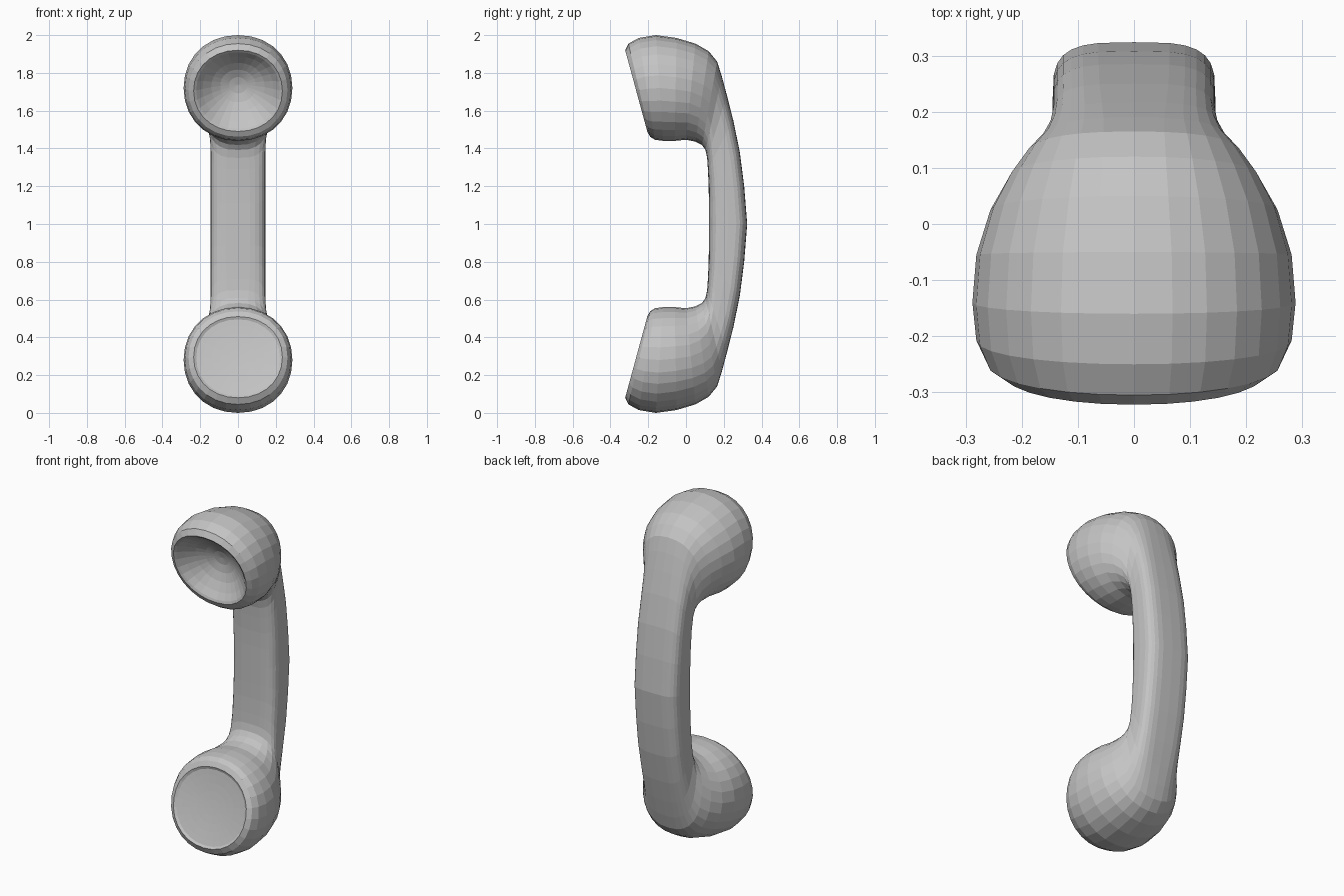
import bpy, bmesh, math
from mathutils import Vector

if "Cube" in bpy.data.objects:
    bpy.data.objects.remove(bpy.data.objects["Cube"])

SIDES = 28
grey = bpy.data.materials.new("light_grey")
grey.diffuse_color = (0.55, 0.55, 0.55, 1)
grey.use_nodes = True
grey.node_tree.nodes["Principled BSDF"].inputs["Base Color"].default_value = grey.diffuse_color

# Upper half, cup rim to handle middle:
# outer y, outer z, inner y, inner z, half width, squareness
HALF = [
    (-0.322, 1.920, -0.205, 1.490, 0.235, 2.1),
    (-0.305, 1.955, -0.190, 1.462, 0.262, 2.1),
    (-0.250, 1.985, -0.165, 1.446, 0.281, 2.1),
    (-0.160, 2.000, -0.120, 1.440, 0.288, 2.1),
    (-0.050, 1.985, -0.060, 1.440, 0.281, 2.1),
    (0.050, 1.955, 0.000, 1.446, 0.256, 2.1),
    (0.120, 1.915, 0.050, 1.436, 0.222, 2.2),
    (0.165, 1.860, 0.085, 1.418, 0.190, 2.4),
    (0.190, 1.780, 0.103, 1.392, 0.165, 2.7),
    (0.217, 1.680, 0.112, 1.350, 0.151, 3.1),
    (0.250, 1.550, 0.116, 1.290, 0.145, 3.5),
    (0.285, 1.380, 0.120, 1.200, 0.145, 3.6),
    (0.308, 1.200, 0.121, 1.110, 0.145, 3.6),
    (0.324, 1.000, 0.121, 1.000, 0.145, 3.6),
]


def section(oy, oz, iy, iz, w, n):
    """Superellipse loop spanning the inner and outer profile points."""
    outer, inner = Vector((0, oy, oz)), Vector((0, iy, iz))
    mid, half = (outer + inner) / 2, (outer - inner) / 2
    loop = []
    for i in range(SIDES):
        a = 2 * math.pi * i / SIDES
        c, s = math.cos(a), math.sin(a)
        u = math.copysign(abs(c) ** (2 / n), c)
        v = math.copysign(abs(s) ** (2 / n), s)
        loop.append(mid + half * v + Vector((w * u, 0, 0)))
    return loop


def bridge(bm, a, b):
    for i in range(SIDES):
        j = (i + 1) % SIDES
        bm.faces.new((a[i], a[j], b[j], b[i]))


def dish(bm, rim, depth, lip):
    """Close a cup end with a dished face inside a narrow lip."""
    mid = sum((v.co for v in rim), Vector()) / SIDES
    across = rim[SIDES // 4].co - mid
    normal = across.cross(Vector((1, 0, 0))).normalized()
    if normal.y < 0:
        normal = -normal
    last = rim
    for r in (lip, 0.8, 0.6, 0.4, 0.2):
        d = depth * (1 - (r / lip) ** 2) + 0.008
        ring = [bm.verts.new(mid + (v.co - mid) * r + normal * d) for v in rim]
        bridge(bm, last, ring)
        last = ring
    tip = bm.verts.new(mid + normal * (depth + 0.008))
    for i in range(SIDES):
        bm.faces.new((last[i], last[(i + 1) % SIDES], tip))


# Handset: one loft, lower half mirrored from the upper half
mirrored = [(a, 2 - b, c, 2 - d, w, n) for a, b, c, d, w, n in HALF[-2::-1]]
bm = bmesh.new()
rings = [[bm.verts.new(p) for p in section(*s)] for s in HALF + mirrored]
for a, b in zip(rings, rings[1:]):
    bridge(bm, a, b)

# Hollow earpiece at the top, nearly flat mouthpiece at the bottom
dish(bm, rings[0], 0.11, 0.94)
dish(bm, rings[-1], 0.012, 0.94)
bmesh.ops.recalc_face_normals(bm, faces=bm.faces)

mesh = bpy.data.meshes.new("telephone_handset")
bm.to_mesh(mesh)
bm.free()
mesh.materials.append(grey)
bpy.context.collection.objects.link(bpy.data.objects.new("telephone_handset", mesh))
